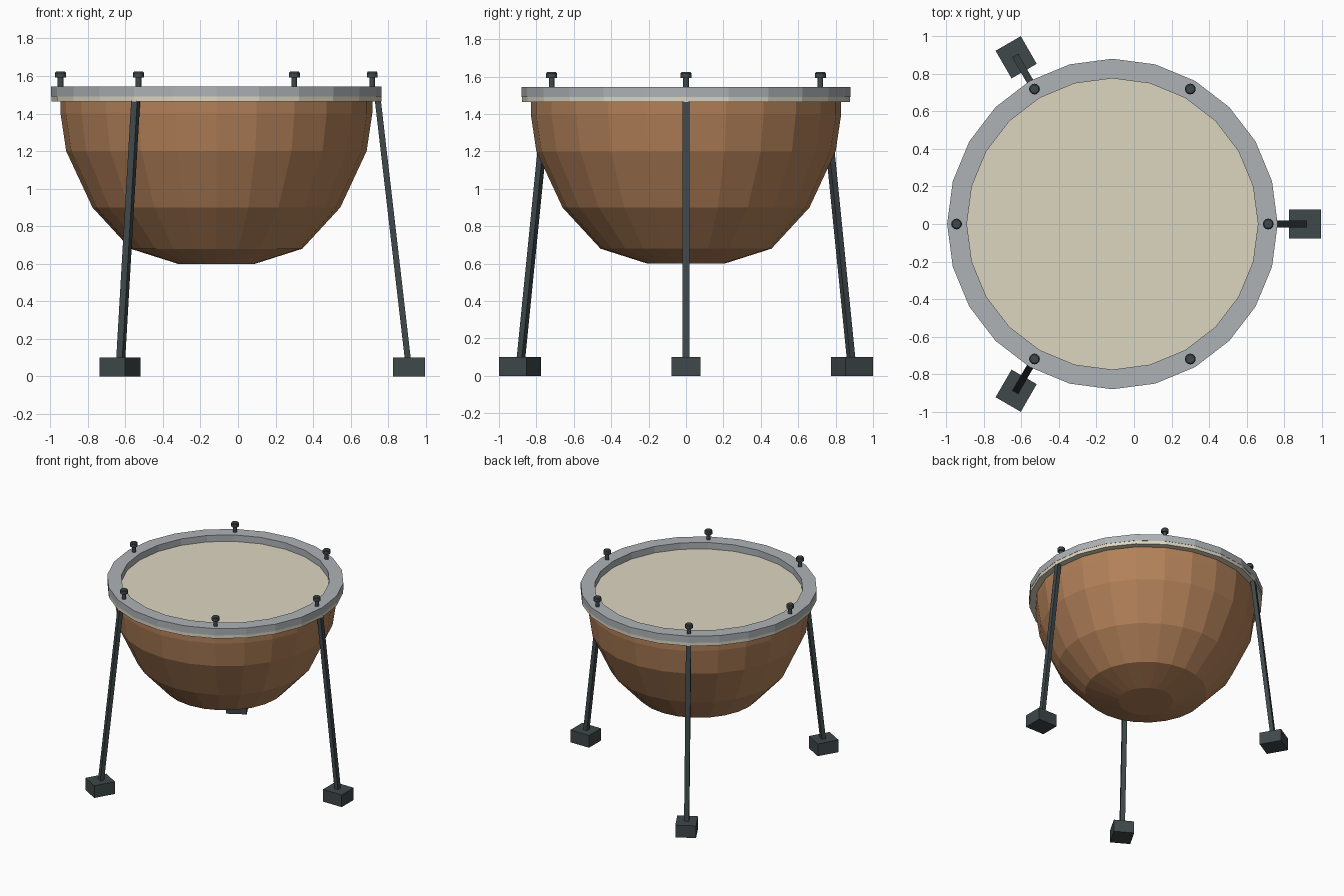
import bpy, bmesh
from math import cos, sin, radians, tau
from mathutils import Vector, Matrix

if "Cube" in bpy.data.objects:
    bpy.data.objects.remove(bpy.data.objects["Cube"])

CX = -0.115      # drum axis
SIDES = 24


def material(name, rgb):
    m = bpy.data.materials.new(name)
    m.diffuse_color = (*rgb, 1)
    m.use_nodes = True
    m.node_tree.nodes["Principled BSDF"].inputs["Base Color"].default_value = m.diffuse_color
    return m


COPPER = material("copper", (0.45, 0.22, 0.10))
SKIN = material("skin", (0.72, 0.67, 0.53))
STEEL = material("steel", (0.42, 0.45, 0.47))
DARK = material("dark_metal", (0.05, 0.065, 0.07))


def finish(name, bm, mat, matrix=None):
    bmesh.ops.recalc_face_normals(bm, faces=bm.faces)
    me = bpy.data.meshes.new(name)
    bm.to_mesh(me)
    bm.free()
    me.materials.append(mat)
    ob = bpy.data.objects.new(name, me)
    bpy.context.collection.objects.link(ob)
    ob.matrix_world = matrix or Matrix.Translation((CX, 0, 0))
    return ob


def lathe(name, profile, sides, mat, matrix=None, closed=False):
    """Spin an (r, z) profile; an open profile gets flat end caps."""
    bm = bmesh.new()
    rings = [[bm.verts.new((r * cos(tau * i / sides), r * sin(tau * i / sides), z))
              for i in range(sides)] for r, z in profile]
    pairs = list(zip(rings, rings[1:]))
    if closed:
        pairs.append((rings[-1], rings[0]))
    else:
        bm.faces.new(rings[0])
        bm.faces.new(rings[-1])
    for a, b in pairs:
        for i in range(sides):
            j = (i + 1) % sides
            bm.faces.new((a[i], a[j], b[j], b[i]))
    return finish(name, bm, mat, matrix)


def box(name, size, matrix, mat):
    bm = bmesh.new()
    bmesh.ops.create_cube(bm, size=1)
    bmesh.ops.scale(bm, vec=size, verts=bm.verts)
    return finish(name, bm, mat, matrix)


# Kettle bowl, drum head and counter hoop
lathe("kettle_bowl", [(0.205, 0.60), (0.457, 0.68), (0.66, 0.90), (0.80, 1.20),
                      (0.83, 1.40), (0.83, 1.47)], SIDES, COPPER)
lathe("drum_head", [(0.878, 1.463), (0.878, 1.492)], SIDES, SKIN)
lathe("hoop", [(0.88, 1.49), (0.88, 1.545), (0.775, 1.545), (0.775, 1.49)],
      SIDES, STEEL, closed=True)

# Tuning screws around the hoop
for k in range(6):
    a = radians(60 * k)
    lathe(f"tuning_screw_{k + 1}", [(0.015, 1.50), (0.015, 1.592), (0.029, 1.592),
                                    (0.029, 1.617), (0.023, 1.624)], 12, DARK,
          Matrix.Translation((CX + 0.83 * cos(a), 0.83 * sin(a), 0)))

# Three splayed legs with block feet
for k in range(3):
    base = Matrix.Translation((CX, 0, 0)) @ Matrix.Rotation(radians(120 * k), 4, 'Z')
    low, high = Vector((1.023, 0, 0.06)), Vector((0.86, 0, 1.468))
    d = high - low
    tilt = Vector((0, 0, 1)).rotation_difference(d).to_matrix().to_4x4()
    box(f"leg_{k + 1}", (0.032, 0.037, d.length),
        base @ Matrix.Translation((low + high) / 2) @ tilt, DARK)
    box(f"foot_{k + 1}", (0.17, 0.155, 0.10),
        base @ Matrix.Translation((1.025, 0, 0.05)), DARK)
